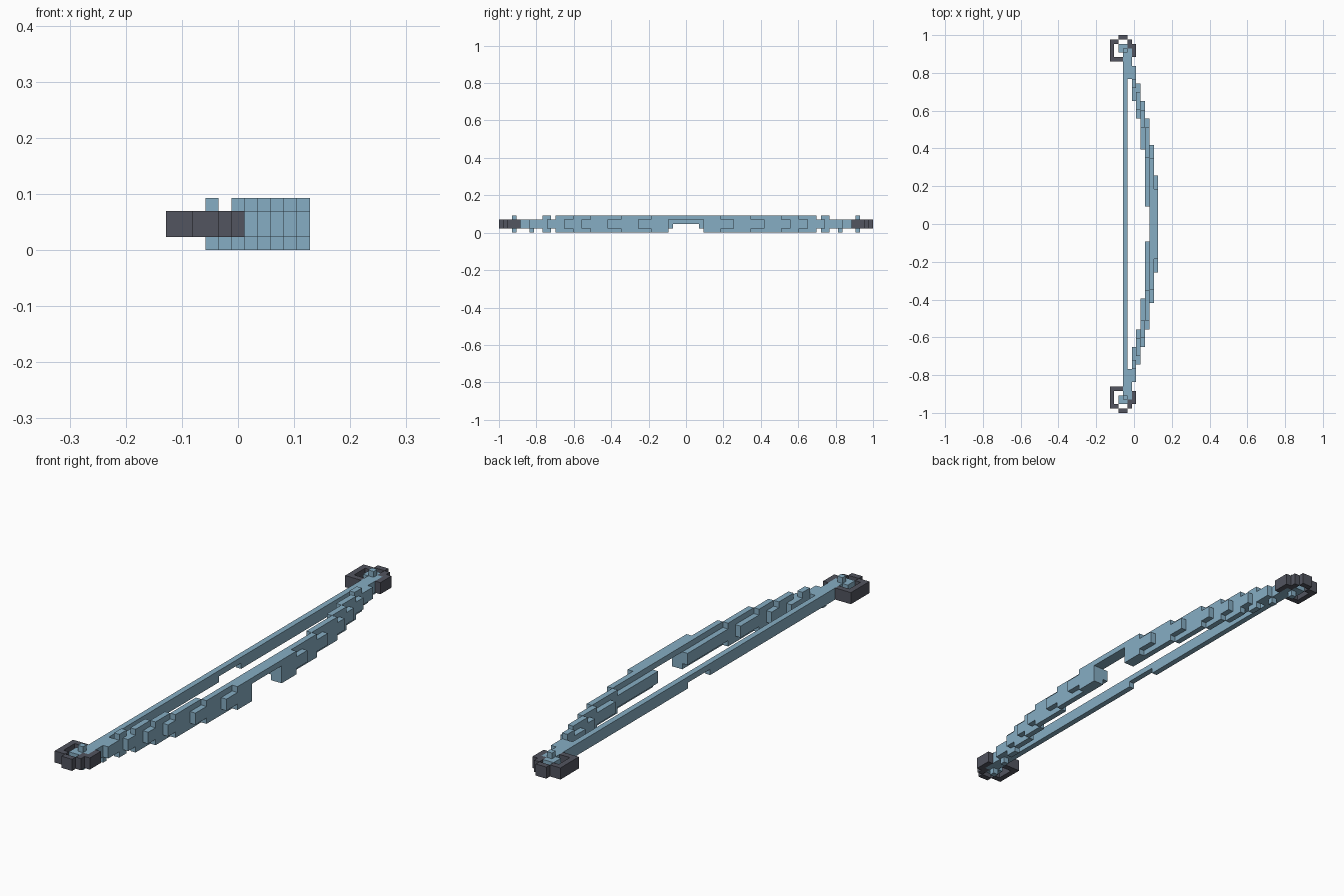
import bpy
import bmesh
from mathutils import Vector

cube = bpy.data.objects.get("Cube")
if cube:
    bpy.data.objects.remove(cube, do_unlink=True)

U = 2 / 86           # edge of one block
X0 = -5.5 * U        # left edge of the block grid


def material(name, rgb):
    m = bpy.data.materials.new(name)
    m.use_nodes = True
    m.diffuse_color = (*rgb, 1)
    m.node_tree.nodes["Principled BSDF"].inputs["Base Color"].default_value = (*rgb, 1)
    return m


BLUE = material("pale_blue", (0.24, 0.42, 0.55))
DARK = material("dark_grey", (0.085, 0.09, 0.115))


def block_part(name, mat, boxes):
    """Boxes (x range, y range, z range) in block units, mirrored front to back, as one skin."""
    cells = set()
    for (xa, xb), (ya, yb), (za, zb) in boxes:
        for x in range(xa, xb):
            for y in range(ya, yb):
                for z in range(za, zb):
                    cells |= {(x, y, z), (x, -1 - y, z)}
    bm = bmesh.new()
    for c in cells:
        for axis in range(3):
            for side in (0, 1):
                n = list(c)
                n[axis] += 2 * side - 1
                if tuple(n) in cells:
                    continue
                # Only outer faces are made
                a, b = (axis + 1) % 3, (axis + 2) % 3
                ring = []
                for da, db in ((0, 0), (1, 0), (1, 1), (0, 1)):
                    p = list(c)
                    p[axis] += side
                    p[a] += da
                    p[b] += db
                    ring.append(bm.verts.new(Vector((X0 + p[0] * U, p[1] * U, p[2] * U))))
                bm.faces.new(ring if side else ring[::-1])
    bmesh.ops.remove_doubles(bm, verts=bm.verts, dist=U / 100)
    bmesh.ops.dissolve_limit(bm, angle_limit=0.01, verts=bm.verts, edges=bm.edges)
    mesh = bpy.data.meshes.new(name)
    bm.to_mesh(mesh)
    bm.free()
    mesh.materials.append(mat)
    obj = bpy.data.objects.new(name, mesh)
    bpy.context.collection.objects.link(obj)
    return obj


MID, FULL = (1, 3), (0, 4)

# Limbs: each column has a half-height length and a full-height core
columns = {
    10: ((4, 11), (4, 8)),
    9: ((4, 18), (4, 15)),
    8: ((4, 24), (15, 22)),
    7: ((17, 28), (22, 26)),
    6: ((24, 32), (26, 30)),
    5: ((28, 36), (31, 33)),
}
limbs = []
for x, (length, core) in columns.items():
    limbs += [((x, x + 1), length, MID), ((x, x + 1), core, FULL)]
limbs += [((4, 5), (33, 40), MID), ((4, 5), (35, 36), (0, 1))]
block_part("bow_limbs", BLUE, limbs)

# Thin hand grip bridging the limbs
block_part("grip", BLUE, [((9, 11), (0, 4), (3, 4))])

# Straight string with a nock notch, and knots at both ends
block_part("string", BLUE, [
    ((3, 4), (0, 41), (2, 3)),
    ((3, 4), (3, 41), (1, 2)),
    ((3, 4), (39, 40), FULL),
    ((2, 3), (39, 41), MID),
])

# Dark open hooks around the limb tips
block_part("tip_hooks", DARK, [
    ((0, 1), (37, 42), MID),
    ((1, 2), (37, 38), MID),
    ((1, 2), (41, 42), MID),
    ((2, 3), (37, 38), MID),
    ((2, 4), (42, 43), MID),
    ((4, 5), (41, 42), MID),
    ((4, 5), (40, 41), MID),
    ((5, 6), (38, 41), MID),
])
